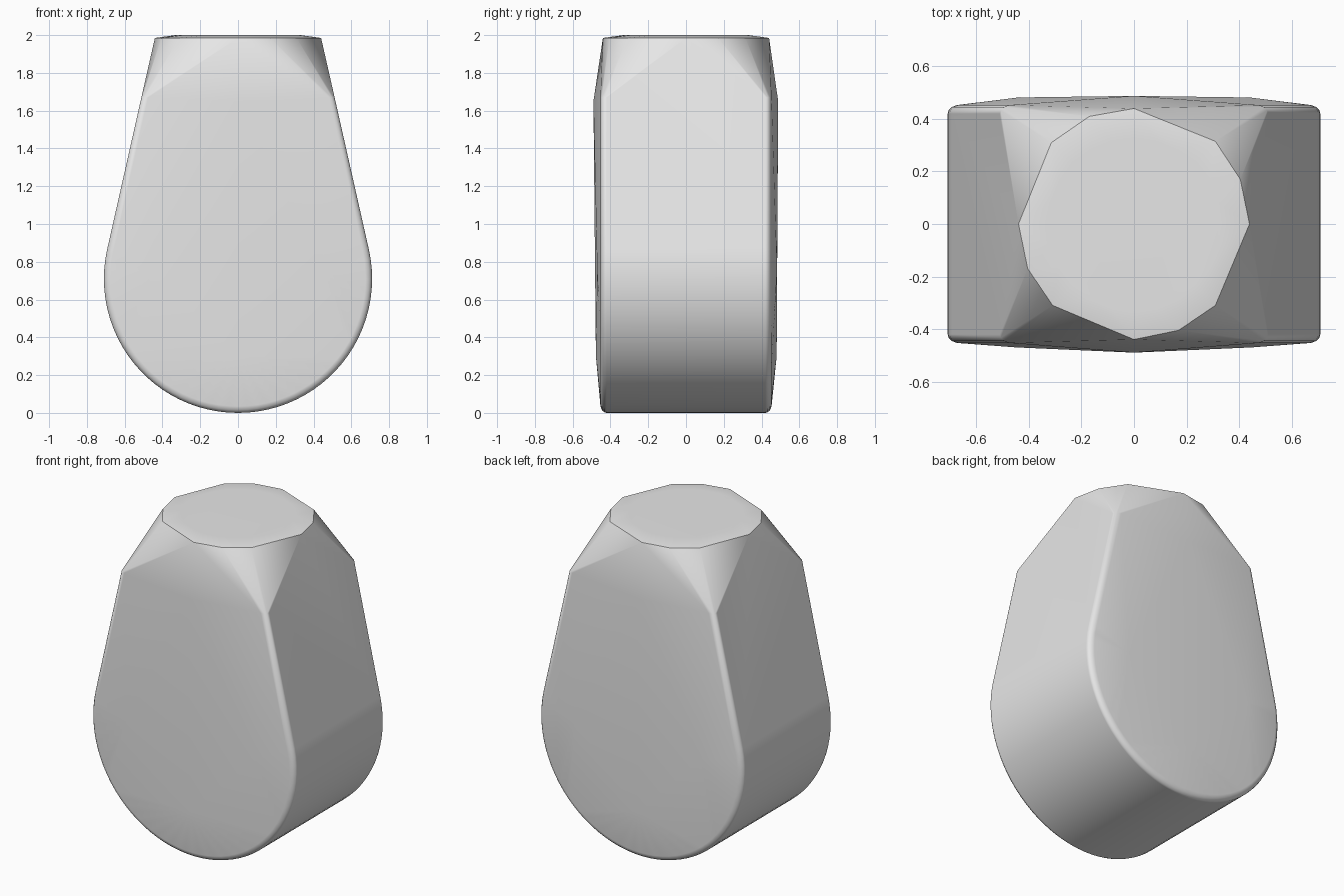
import bpy, bmesh
from math import sin, cos, pi, radians

cube = bpy.data.objects.get("Cube")
if cube:
    bpy.data.objects.remove(cube, do_unlink=True)

# Plain grey material
grey = bpy.data.materials.new("light grey")
grey.use_nodes = True
colour = (0.8, 0.8, 0.8, 1)
grey.diffuse_color = colour
grey.node_tree.nodes["Principled BSDF"].inputs["Base Color"].default_value = colour

R = 0.71             # radius of the round bottom
TANGENT = radians(12.7)
SHOULDER = 1.67      # height where the corners are cut off
RIM_Z, TOP_Z = 1.985, 2.0


def outline(inset):
    """Teardrop outline: round bottom and straight sides up to the shoulder."""
    r = R - inset
    steps = 48
    pts = []
    for i in range(steps + 1):
        a = TANGENT - (pi + 2 * TANGENT) * i / steps
        pts.append((r * cos(a), R + r * sin(a)))
    x = (r - (SHOULDER - R) * sin(TANGENT)) / cos(TANGENT)
    return pts + [(x, SHOULDER), (-x, SHOULDER)]


points = []

# Rounded edge loops, front and back
for inset, y in ((0, 0.42), (0.004, 0.433), (0.015, 0.445), (0.035, 0.453)):
    for x, z in outline(inset):
        points += [(x, -y, z), (x, y, z)]

# Gentle swell of the front and back faces
points += [(0, -0.49, 1.65), (0, -0.477, 0.3), (0, 0.488, 1.65), (0, 0.48, 0.3)]
for side in (-1, 1):
    points += [(side * 0.45, -0.47, 0.75), (side * 0.44, 0.482, 0.75)]

# Faceted top rim and its shallow dome
for i in range(12):
    a = i * pi / 6
    if i % 3 == 0:
        points.append((0.44 * cos(a), 0.44 * sin(a), RIM_Z))
for x, y in ((0.31, 0.315), (0.405, 0.17), (0.31, -0.31), (0.17, -0.405),
             (-0.31, -0.31), (-0.405, -0.17), (-0.315, 0.31), (-0.17, 0.41)):
    points.append((x, y, RIM_Z))
for i in range(24):
    a = i * pi / 12
    points.append((0.33 * cos(a), 0.33 * sin(a), TOP_Z))

# Wrap the points in one convex skin
bm = bmesh.new()
for p in points:
    bm.verts.new(p)
hull = bmesh.ops.convex_hull(bm, input=bm.verts[:])
loose = [v for v in bm.verts if not v.link_faces]
bmesh.ops.delete(bm, geom=loose, context='VERTS')
bmesh.ops.dissolve_limit(bm, angle_limit=radians(0.5), verts=bm.verts[:], edges=bm.edges[:])
bmesh.ops.recalc_face_normals(bm, faces=bm.faces[:])

mesh = bpy.data.meshes.new("rounded_block")
bm.to_mesh(mesh)
bm.free()
mesh.materials.append(grey)
block = bpy.data.objects.new("rounded_block", mesh)
bpy.context.collection.objects.link(block)

# Soft faces with a crisp top rim
bpy.ops.object.select_all(action='DESELECT')
block.select_set(True)
bpy.context.view_layer.objects.active = block
bpy.ops.object.shade_smooth_by_angle(angle=radians(35))
weighted = block.modifiers.new("weighted_normals", 'WEIGHTED_NORMAL')
weighted.keep_sharp = True
